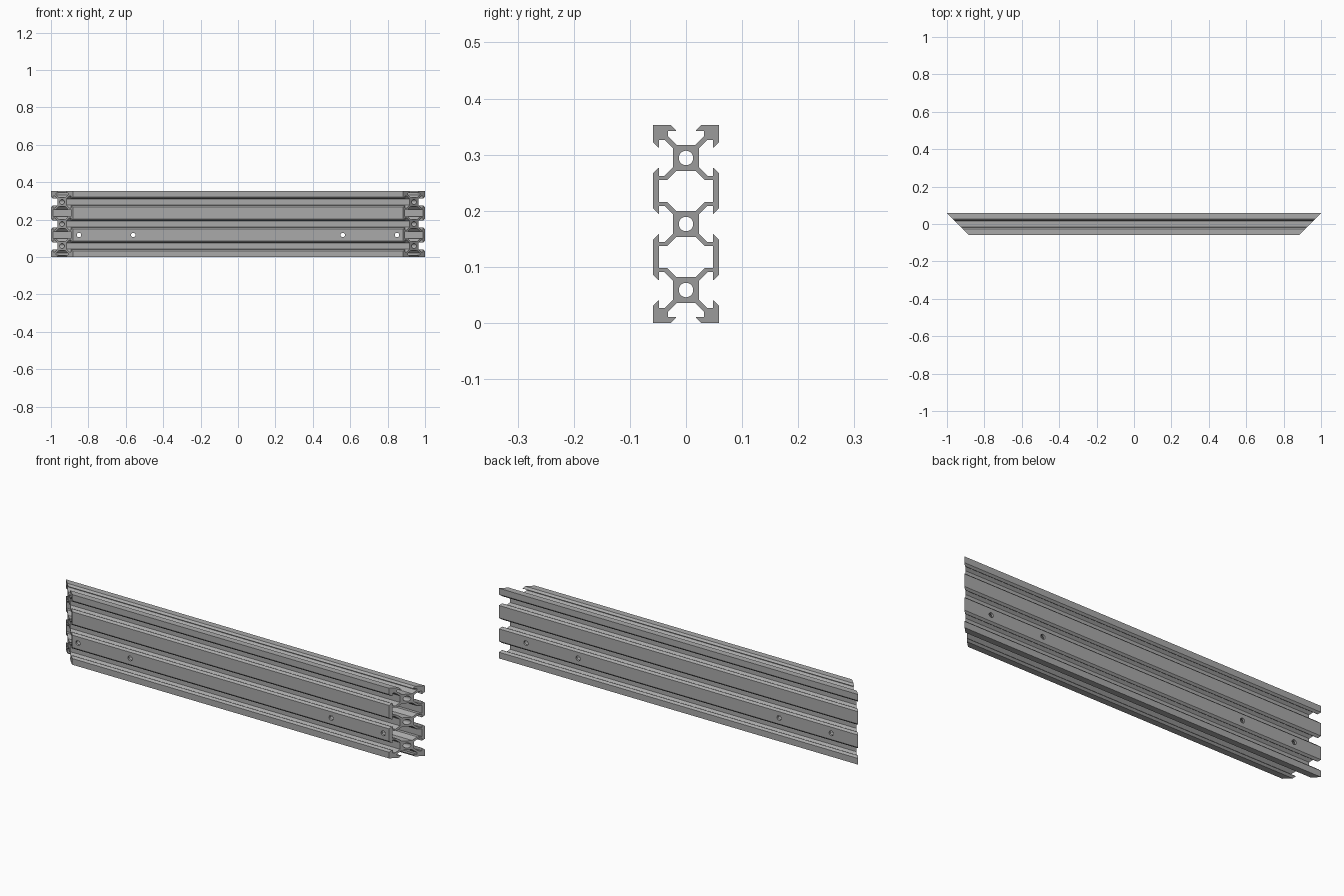
import bpy, bmesh, math
from mathutils import Matrix

cube = bpy.data.objects.get("Cube")
if cube:
    bpy.data.objects.remove(cube, do_unlink=True)

UNIT = 0.353 / 60          # one profile unit; each cell is 20 wide
CELLS = (10, 30, 50)       # cell centres up the profile

aluminium = bpy.data.materials.new("aluminium_grey")
aluminium.use_nodes = True
grey = (0.4, 0.4, 0.4, 1)
aluminium.diffuse_color = grey
aluminium.node_tree.nodes["Principled BSDF"].inputs["Base Color"].default_value = grey

# Half of a V slot: u along the face, v outward from the cell centre
HALF_SLOT = [(-4.7, 10), (-3.1, 8.4), (-3.1, 8.2), (-5.5, 8.2), (-5.5, 6.56), (-2.84, 3.9)]
SLOT = HALF_SLOT + [(-u, v) for u, v in reversed(HALF_SLOT)]


def slot(centre, quarter_turns):
    """Slot outline, turned clockwise from facing up."""
    pts = SLOT
    for _ in range(quarter_turns):
        pts = [(b, -a) for a, b in pts]
    return [(a, b + centre) for a, b in pts]


def circle(centre, radius, count=32):
    return [(radius * math.cos(math.tau * i / count),
             centre + radius * math.sin(math.tau * i / count)) for i in range(count)]


# Outer outline, clockwise from the top left corner
outline = [(-10, 60)] + slot(CELLS[2], 0) + [(10, 60)]
for c in reversed(CELLS):
    outline += slot(c, 1)
outline += [(10, 0)] + slot(CELLS[0], 2) + [(-10, 0)]
for c in CELLS:
    outline += slot(c, 3)

# Hollow chambers between neighbouring cells
quarter = [(2.84, 6.1), (5.64, 3.3), (8.2, 3.3)]
right = quarter + [(a, -b) for a, b in reversed(quarter)]
chamber = right + [(-a, b) for a, b in reversed(right)]
loops = [outline] + [circle(c, 2.2) for c in CELLS]
loops += [[(a, b + z) for a, b in chamber] for z in (20, 40)]

# Fill the profile and extrude it
curve = bpy.data.curves.new("profile", "CURVE")
curve.dimensions = "2D"
curve.fill_mode = "BOTH"
curve.extrude = 0.5
for pts in loops:
    spline = curve.splines.new("POLY")
    spline.points.add(len(pts) - 1)
    for p, (a, b) in zip(spline.points, pts):
        p.co = (a * UNIT, b * UNIT, 0, 1)
    spline.use_cyclic_u = True
profile = bpy.data.objects.new("profile", curve)
bpy.context.collection.objects.link(profile)
bpy.context.view_layer.update()
mesh = bpy.data.meshes.new_from_object(
    profile.evaluated_get(bpy.context.evaluated_depsgraph_get()))
bpy.data.objects.remove(profile, do_unlink=True)

# Lay it along x and mitre both ends at 45 degrees
bm = bmesh.new()
bm.from_mesh(mesh)
for v in bm.verts:
    y, z, side = v.co
    v.co = (math.copysign(1 - (10 * UNIT - y), side), y, z)
bmesh.ops.remove_doubles(bm, verts=bm.verts, dist=1e-5)
bmesh.ops.recalc_face_normals(bm, faces=bm.faces)
bm.to_mesh(mesh)
bm.free()
mesh.materials.clear()
mesh.materials.append(aluminium)
beam = bpy.data.objects.new("mitred_beam", mesh)
bpy.context.collection.objects.link(beam)

# Cross holes through the lower chamber
cut_mesh = bpy.data.meshes.new("hole_cutter")
bm = bmesh.new()
for x in (-0.85, -0.56, 0.56, 0.85):
    place = Matrix.Translation((x, 0, 20 * UNIT)) @ Matrix.Rotation(math.pi / 2, 4, "X")
    bmesh.ops.create_cone(bm, cap_ends=True, segments=24, radius1=0.012,
                          radius2=0.012, depth=0.3, matrix=place)
bm.to_mesh(cut_mesh)
bm.free()
cut_mesh.materials.append(aluminium)
cutter = bpy.data.objects.new("hole_cutter", cut_mesh)
cutter.hide_render = True
bpy.context.collection.objects.link(cutter)

cut = beam.modifiers.new("cross_holes", "BOOLEAN")
cut.operation = "DIFFERENCE"
cut.solver = "EXACT"
cut.object = cutter
bpy.ops.object.select_all(action="DESELECT")
beam.select_set(True)
bpy.context.view_layer.objects.active = beam
bpy.ops.object.modifier_apply(modifier=cut.name)
bpy.data.objects.remove(cutter, do_unlink=True)
bpy.ops.object.shade_smooth_by_angle(angle=math.radians(30))
